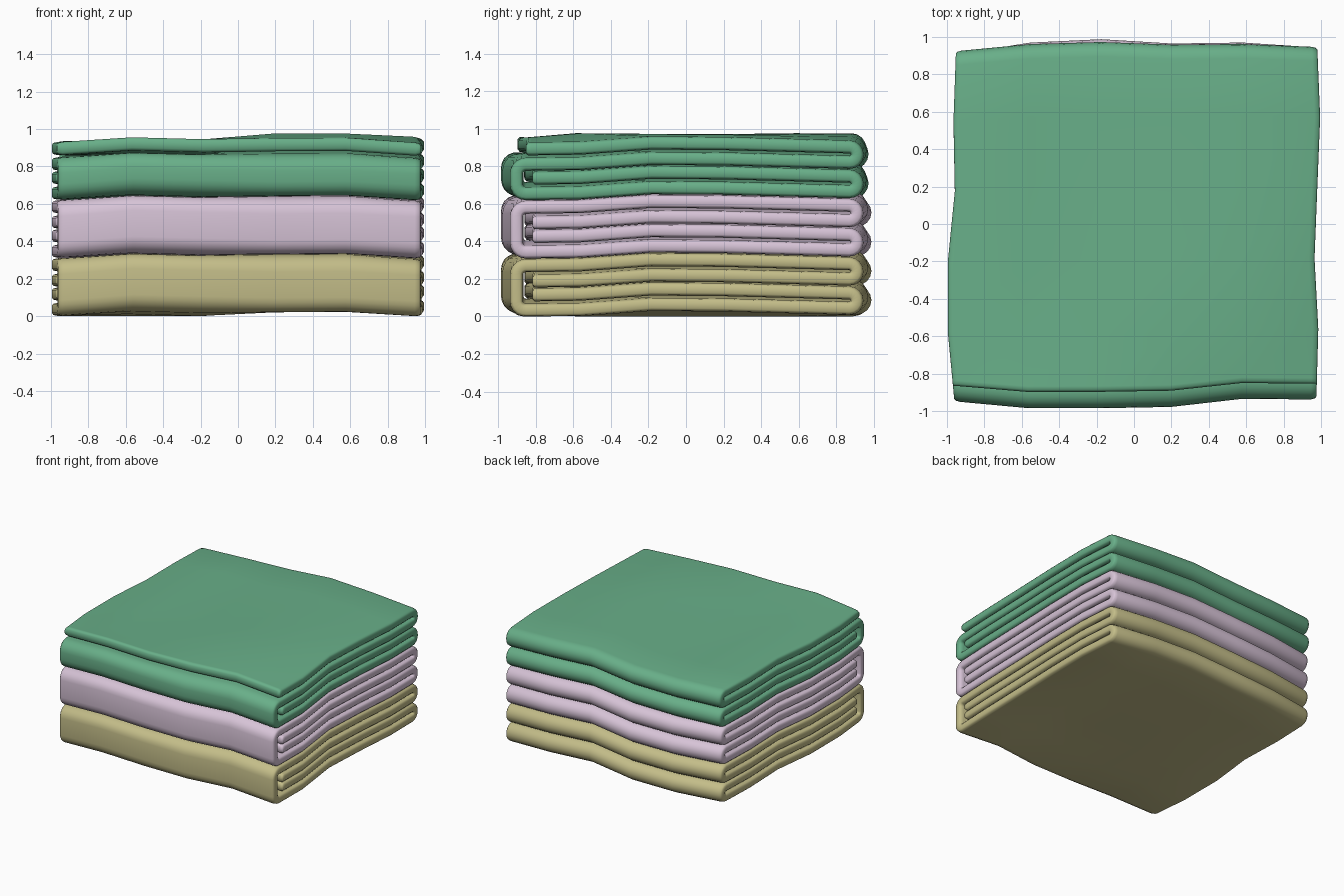
import bpy
import bmesh
from math import sin, cos, pi
from mathutils import Vector

cube = bpy.data.objects.get("Cube")
if cube:
    bpy.data.objects.remove(cube)

HALF = 0.035                      # half the cloth thickness
LEVELS = (0.036, 0.118, 0.192, 0.274)   # layer heights inside one towel
TOWEL_HEIGHT = 0.311
FRONT, BACK = -0.915, 0.915       # fold centrelines
STATIONS = (-0.57, -0.19, 0.19, 0.57)

# Soft unevenness of the stack, in thousandths: rows run front to back
SAG = (
    (0, 30, 20, 12, 15, -5),
    (0, 10, 0, 45, 45, 0),
    (0, 0, 0, 42, 40, 28),
    (5, 0, 0, 40, 38, 25),
    (0, 0, 0, 45, 30, 15),
    (0, 0, 10, 45, 25, 5),
)
FRONT_EDGE = (0, -35, -35, -28, 15, 12)
BACK_EDGE = (-40, 20, 38, 15, 20, -5)
LEFT_EDGE = (10, -25, -25, 12, 5, 18)
RIGHT_EDGE = (5, 15, -5, 10, 25, 10)


def sample(row, v):
    """Linear lookup along evenly spaced stations."""
    t = min(max((v + 0.95) / 0.38, 0), 4.999)
    i = int(t)
    return row[i] + (row[i + 1] - row[i]) * (t - i)


def warp(x, y, z, bulge):
    """Pull the tidy folded shape into its slightly crumpled form."""
    across, along = (x + 0.95) / 1.9, (y + 0.95) / 1.9
    dz = sample([sample(row, x) for row in SAG], y)
    dx = sample(LEFT_EDGE, y) * (1 - across) + sample(RIGHT_EDGE, y) * across
    dy = sample(FRONT_EDGE, x) * (1 - along) + sample(BACK_EDGE, x) * along * bulge
    return Vector((x + dx / 1000, y + dy / 1000, max(z + dz / 1000, 0)))


def arc(y, z, radius, start, end, steps):
    angles = [start + (end - start) * i / steps for i in range(steps + 1)]
    return [(y + radius * cos(a), z + radius * sin(a)) for a in angles]


def back_fold(z_from, z_to):
    radius = abs(z_to - z_from) / 2
    turn = pi / 2 if z_to > z_from else -pi / 2
    return arc(BACK - radius, (z_from + z_to) / 2, radius, -turn, turn, 8)


def front_fold(z_from, z_to, radius=0.05):
    y = FRONT + radius
    return (arc(y, z_from + radius, radius, -pi / 2, -pi, 5)
            + arc(y, z_to - radius, radius, pi, pi / 2, 5))


def free_end(y, z):
    return [(y, z), (y + 0.012, z), (y + 0.03, z)]


def fold_path(wrap, last, last_end):
    """Centreline: inner flap, base layer, wrapped layer, last flap."""
    base, inner = LEVELS[0], LEVELS[1]
    forward = lambda z: [(y, z) for y in STATIONS]
    backward = lambda z: [(y, z) for y in reversed(STATIONS)]
    return (free_end(-0.83, inner) + forward(inner) + back_fold(inner, base)
            + backward(base) + front_fold(base, LEVELS[wrap])
            + forward(LEVELS[wrap]) + back_fold(LEVELS[wrap], LEVELS[last])
            + backward(LEVELS[last]) + free_end(last_end, LEVELS[last])[::-1])


def outline(path, thickness):
    """Closed section made by offsetting the path to both sides."""
    upper, lower = [], []
    count = len(path)
    for i, point in enumerate(path):
        p = Vector(point)
        tangent = Vector(path[min(i + 1, count - 1)]) - Vector(path[max(i - 1, 0)])
        normal = Vector((-tangent.y, tangent.x)).normalized()
        rounding = 0.6 if i in (0, count - 1) else 1
        offset = normal * HALF * thickness * rounding
        upper.append(p + offset)
        lower.append(p - offset)
    return upper + lower[::-1]


def make_towel(name, colour_name, colour, z0, path, bulge):
    # Columns across the width, thinning into a rounded hem at each side
    side = [(0.97, 0.55), (0.962, 0.85), (0.94, 1), (0.57, 1), (0.19, 1)]
    columns = [(-x, t) for x, t in side] + side[::-1]
    bm = bmesh.new()
    loops = []
    for x, thickness in columns:
        section = outline(path, thickness)
        loops.append([bm.verts.new(warp(x, p.x, z0 + p.y, bulge)) for p in section])
    size = len(loops[0])
    for a, b in zip(loops, loops[1:]):
        for i in range(size):
            j = (i + 1) % size
            bm.faces.new((a[i], a[j], b[j], b[i]))
    # Hems
    for loop in (loops[0], loops[-1]):
        for i in range(size // 2 - 1):
            bm.faces.new((loop[i], loop[i + 1], loop[size - 2 - i], loop[size - 1 - i]))
    bmesh.ops.recalc_face_normals(bm, faces=bm.faces)
    mesh = bpy.data.meshes.new(name)
    bm.to_mesh(mesh)
    bm.free()

    material = bpy.data.materials.new(colour_name)
    material.use_nodes = True
    material.diffuse_color = colour
    material.node_tree.nodes["Principled BSDF"].inputs["Base Color"].default_value = colour
    mesh.materials.append(material)

    towel = bpy.data.objects.new(name, mesh)
    bpy.context.collection.objects.link(towel)
    bpy.ops.object.select_all(action="DESELECT")
    towel.select_set(True)
    bpy.context.view_layer.objects.active = towel
    bpy.ops.object.shade_smooth_by_angle(angle=pi / 3)


# Lower two towels tuck both flaps inside; the top one leaves a flap on top
tucked = fold_path(wrap=3, last=2, last_end=-0.83)
open_flap = fold_path(wrap=2, last=3, last_end=-0.865)

make_towel("bottom_towel", "straw yellow", (0.55, 0.51, 0.25, 1), 0, tucked, 1)
make_towel("middle_towel", "pale lavender", (0.68, 0.55, 0.68, 1), TOWEL_HEIGHT, tucked, 1)
make_towel("top_towel", "soft green", (0.14, 0.43, 0.25, 1), 2 * TOWEL_HEIGHT, open_flap, 0.6)
